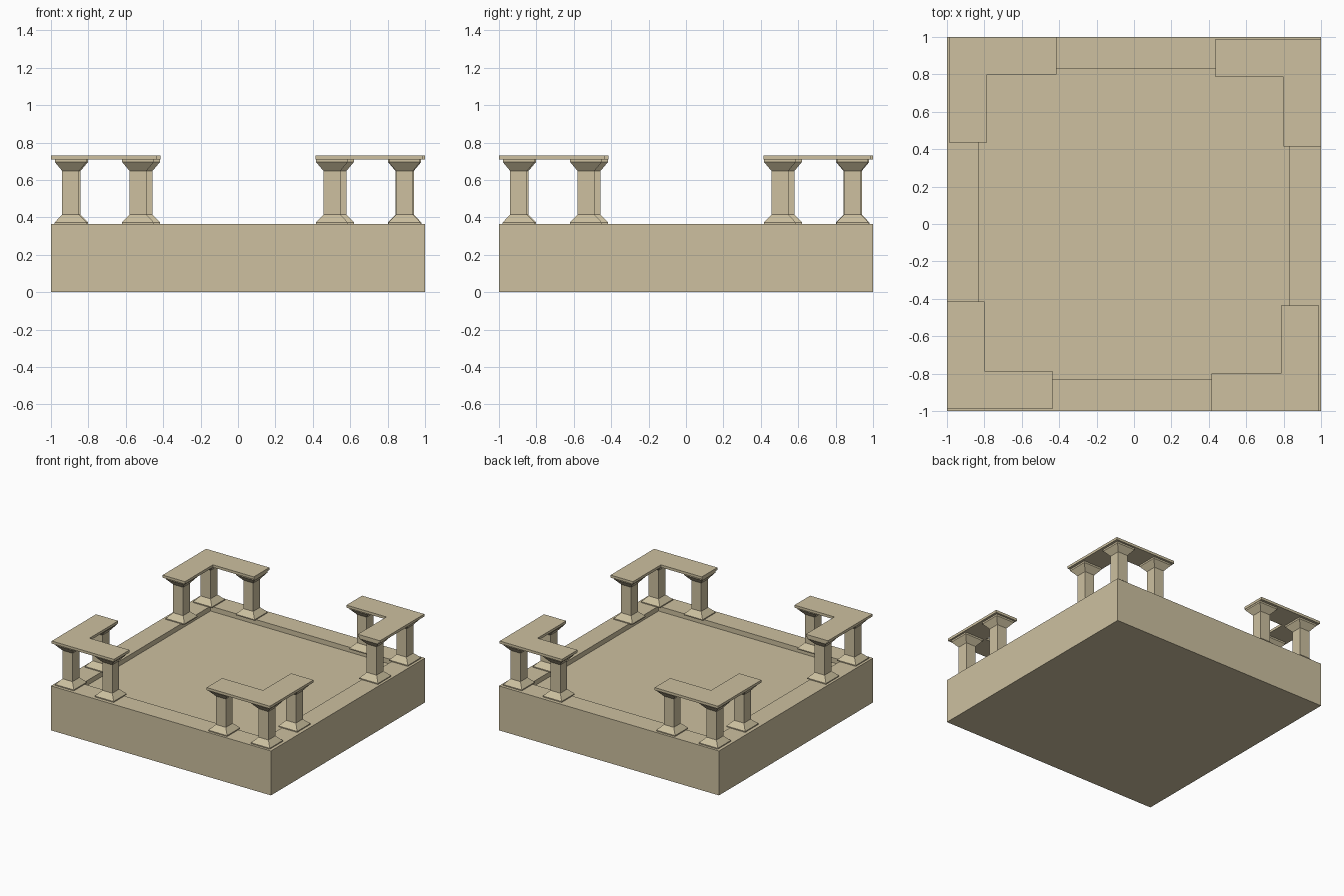
import bpy
import bmesh
import math
from mathutils import Matrix

if "Cube" in bpy.data.objects:
    bpy.data.objects.remove(bpy.data.objects["Cube"])

stone = bpy.data.materials.new("sandstone")
stone.diffuse_color = (0.61, 0.53, 0.35, 1.0)
stone.use_nodes = True
stone.node_tree.nodes["Principled BSDF"].inputs["Base Color"].default_value = stone.diffuse_color


def finish(name, bm):
    bmesh.ops.recalc_face_normals(bm, faces=bm.faces)
    mesh = bpy.data.meshes.new(name)
    bm.to_mesh(mesh)
    bm.free()
    mesh.materials.append(stone)
    obj = bpy.data.objects.new(name, mesh)
    bpy.context.collection.objects.link(obj)
    return obj


# Square platform with a shallow sunken floor
TOP = 0.365
bm = bmesh.new()
bmesh.ops.create_cube(bm, size=1, matrix=Matrix.Translation((0, 0, TOP / 2)) @ Matrix.Diagonal((2, 2, TOP, 1)))
bm.faces.ensure_lookup_table()
top = max(bm.faces, key=lambda f: f.calc_center_median().z)
bmesh.ops.inset_region(bm, faces=[top], thickness=0.237)
floor = bmesh.ops.extrude_face_region(bm, geom=[top])["geom"]
bmesh.ops.translate(bm, verts=[v for v in floor if isinstance(v, bmesh.types.BMVert)], vec=(0, 0, -0.04))
bmesh.ops.delete(bm, geom=[top], context='FACES_ONLY') if top.is_valid else None
finish("platform", bm)


# Square column: plinth, sloped foot, shaft, flared capital (half width, z)
PROFILE = [(0.085, TOP), (0.085, 0.373), (0.045, 0.415),
           (0.045, 0.648), (0.084, 0.695), (0.084, 0.71)]


def column(name, x, y, turn):
    bm = bmesh.new()
    rings = [[bm.verts.new((x + sx * h, y + sy * h, z))
              for sx, sy in ((-1, -1), (1, -1), (1, 1), (-1, 1))] for h, z in PROFILE]
    for a, b in zip(rings, rings[1:]):
        for i in range(4):
            j = (i + 1) % 4
            bm.faces.new((a[i], a[j], b[j], b[i]))
    bm.faces.new(rings[0][::-1])
    bm.faces.new(rings[-1])
    bm.transform(turn)
    finish(name, bm)


# L-shaped slab resting on three columns
L_SHAPE = [(-1, -0.99), (-0.435, -0.99), (-0.435, -0.787),
           (-0.798, -0.787), (-0.798, -0.415), (-1, -0.415)]


def lintel(name, turn):
    bm = bmesh.new()
    face = bm.faces.new([bm.verts.new((x, y, 0.709)) for x, y in L_SHAPE])
    geom = bmesh.ops.extrude_face_region(bm, geom=[face])["geom"]
    bmesh.ops.translate(bm, verts=[v for v in geom if isinstance(v, bmesh.types.BMVert)], vec=(0, 0, 0.021))
    bm.transform(turn)
    finish(name, bm)


# Four corner colonnades, each a quarter turn from the last
for k, corner in enumerate(("front_left", "front_right", "back_right", "back_left")):
    turn = Matrix.Rotation(k * math.pi / 2, 4, 'Z')
    lintel(corner + "_lintel", turn)
    column(corner + "_corner_column", -0.895, -0.89, turn)
    column(corner + "_column_a", -0.535, -0.887, turn)
    column(corner + "_column_b", -0.895, -0.502, turn)
